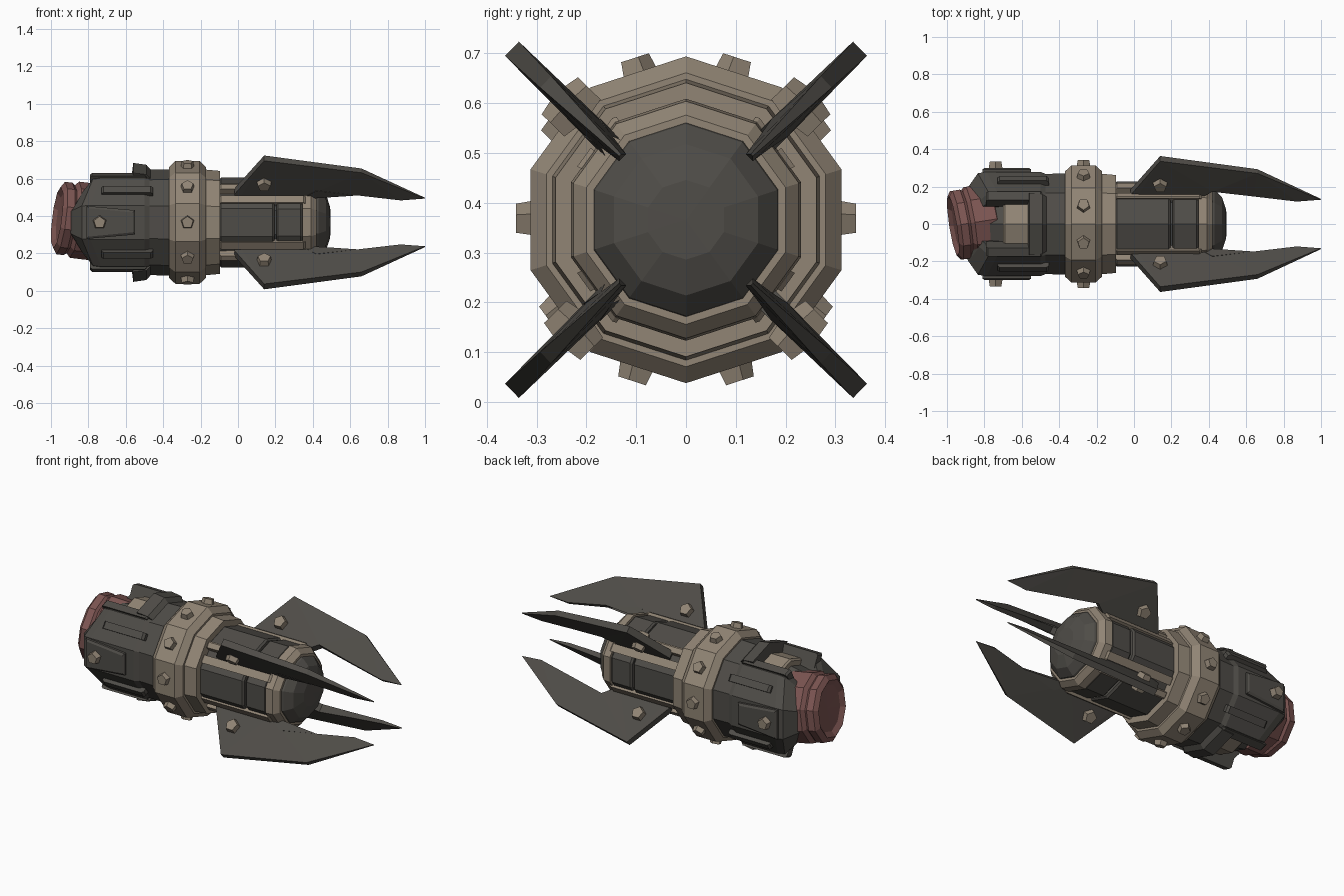
import bpy, bmesh, math
from mathutils import Vector, Matrix

if "Cube" in bpy.data.objects:
    bpy.data.objects.remove(bpy.data.objects["Cube"])

CZ = 0.366  # height of the long axis


def material(name, rgb):
    m = bpy.data.materials.new(name)
    m.diffuse_color = (*rgb, 1)
    m.use_nodes = True
    m.node_tree.nodes["Principled BSDF"].inputs["Base Color"].default_value = m.diffuse_color
    return m


DARK = material("dark grey", (0.078, 0.073, 0.064))
TAN = material("tan metal", (0.285, 0.235, 0.178))
PINK = material("dull red", (0.205, 0.092, 0.085))


def finish(name, bm, mat):
    bmesh.ops.recalc_face_normals(bm, faces=bm.faces)
    me = bpy.data.meshes.new(name)
    bm.to_mesh(me)
    bm.free()
    me.materials.append(mat)
    ob = bpy.data.objects.new(name, me)
    bpy.context.collection.objects.link(ob)
    return ob


def direction(deg):
    a = math.radians(deg)
    return Vector((0, math.cos(a), math.sin(a)))


def decagon(deg):
    """Radius factor of a ten-sided section with corners at 18 + 36k degrees."""
    off = (deg + 18) % 36 - 18
    return math.cos(math.radians(18)) / math.cos(math.radians(off))


def sweep(name, section, mat, start=None, end=None, shift=None):
    """Sweep a closed (x, r) section round the axis, fully or between two angles."""
    full = start is None
    if full:
        angles = [18 + 36 * k for k in range(10)]
    else:
        angles = [start] + [18 + 36 * k for k in range(-10, 20)
                            if start + 1 < 18 + 36 * k < end - 1] + [end]
    bm = bmesh.new()
    loops = []
    for a in angles:
        d = direction(a)
        loops.append([bm.verts.new(Vector((x + (shift(a, x) if shift else 0), 0, CZ))
                                   + d * r * decagon(a)) for x, r in section])
    n = len(section)
    pairs = list(zip(loops, loops[1:] + loops[:1])) if full else list(zip(loops, loops[1:]))
    for p, q in pairs:
        for i in range(n):
            bm.faces.new((p[i], p[(i + 1) % n], q[(i + 1) % n], q[i]))
    if not full:
        bm.faces.new(loops[0])
        bm.faces.new(loops[-1])
    bmesh.ops.remove_doubles(bm, verts=bm.verts, dist=0.0005)
    return finish(name, bm, mat)


def box_section(x0, x1, r0, r1, c=0.01):
    return [(x0, r0), (x0, r1 - c), (x0 + c, r1), (x1 - c, r1), (x1, r1 - c), (x1, r0)]


def bolt(name, pos, normal, radius=0.043, depth=0.06):
    """Tapered five-sided stud whose base sits at pos."""
    bm = bmesh.new()
    bmesh.ops.create_cone(bm, cap_ends=True, segments=5, radius1=radius,
                          radius2=radius * 0.75, depth=depth)
    rot = Vector(normal).to_track_quat('Z', 'Y').to_matrix().to_4x4()
    bm.transform(Matrix.Translation(pos) @ rot)
    finish(name, bm, TAN)


axis = Vector((0, 0, CZ))

# Main hull, middle ring and stepped collar
sweep("front_hull", [(-0.78, 0), (-0.78, 0.20), (-0.70, 0.215), (-0.56, 0.22),
                     (-0.53, 0.28), (-0.34, 0.285), (-0.34, 0)], DARK)
sweep("middle_ring", [(-0.37, 0.2), (-0.37, 0.295), (-0.335, 0.328),
                      (-0.205, 0.328), (-0.17, 0.295), (-0.17, 0.2)], TAN)
sweep("collar", [(-0.18, 0.15), (-0.18, 0.283), (-0.095, 0.275), (-0.095, 0.15)], TAN)
sweep("rear_core", [(-0.12, 0), (-0.12, 0.215), (0.38, 0.205), (0.38, 0)], DARK)
sweep("end_ring", [(0.345, 0.1), (0.345, 0.243), (0.39, 0.238), (0.42, 0.21), (0.42, 0.1)], TAN)
sweep("end_cap", [(0.40, 0), (0.40, 0.20), (0.43, 0.192), (0.47, 0.152), (0.493, 0.08),
                  (0.495, 0)], DARK)

for k in range(10):
    d = direction(36 * k)
    bolt("ring_bolt", axis + Vector((-0.27, 0, 0)) + d * 0.311, d)

# Four framed panels round the rear half
for a in (0, 90, 180, 270):
    half, rim = (26, 37) if a % 180 == 0 else (34, 43)
    for s in (-1, 1):
        lo, hi = sorted((a + s * half, a + s * rim))
        sweep("panel_rail", box_section(-0.10, 0.36, 0.17, 0.252), TAN, lo, hi)
    sweep("panel_front_plate", box_section(-0.10, 0.195, 0.18, 0.24), DARK, a - half, a + half)
    sweep("panel_rear_plate", box_section(0.205, 0.345, 0.18, 0.236), DARK, a - half, a + half)


# Side armour shells with a pointed front edge
def nose(center):
    def f(a, x):
        return 0.075 * min(1, max(0, (abs(a - center) - 18) / 46)) if x < -0.75 else 0
    return f


for a in (0, 180):
    sweep("armour_shell", [(-0.895, 0.19), (-0.885, 0.21), (-0.835, 0.285), (-0.79, 0.293),
                           (-0.50, 0.293), (-0.47, 0.28), (-0.47, 0.20), (-0.78, 0.20)],
          DARK, a - 63, a + 63, nose(a))
    for s in (-1, 1):
        # raised edge strip and long bar
        lo, hi = sorted((a + s * 55, a + s * 64))
        sweep("armour_edge", box_section(-0.79, -0.49, 0.22, 0.306), DARK, lo, hi)
        sweep("armour_bar", box_section(-0.73, -0.455, 0.25, 0.317, 0.012),
              DARK, a + s * 36 - 4, a + s * 36 + 4)
    # raised trapezoid plate on the flat side, with its bolt
    d = direction(a)
    bm = bmesh.new()
    vs = []
    for depth, g in ((0.26, 0), (0.292, 0), (0.300, 0.012)):
        vs.append([bm.verts.new(axis + d * depth + Vector((x, 0, z))) for x, z in
                   ((-0.81 + g, 0.088 - g), (-0.81 + g, -0.088 + g),
                    (-0.55 - g, -0.065 + g), (-0.55 - g, 0.065 - g))])
    for p, q in zip(vs, vs[1:]):
        for i in range(4):
            bm.faces.new((p[i], p[(i + 1) % 4], q[(i + 1) % 4], q[i]))
    bm.faces.new(vs[0])
    bm.faces.new(vs[-1])
    finish("side_plate", bm, DARK)
    bolt("side_bolt", axis + Vector((-0.74, 0, 0)) + d * 0.304, d)

# Top and bottom openings: tan block and raised cross bar
for a in (90, 270):
    sweep("opening_block", box_section(-0.70, -0.55, 0.15, 0.255), TAN, a - 25, a + 25)
    sweep("cross_bar", [(-0.575, 0.2), (-0.56, 0.318), (-0.49, 0.308), (-0.465, 0.28),
                        (-0.465, 0.2)], DARK, a - 32, a + 32)

# Tilted red nozzle
nozzle = sweep("nozzle", [(-0.945, 0), (-0.955, 0.135), (-0.975, 0.165), (-0.955, 0.195),
                          (-0.915, 0.195), (-0.90, 0.183), (-0.88, 0.205), (-0.76, 0.205),
                          (-0.74, 0.18), (-0.74, 0)], PINK)
pivot = Vector((-0.86, 0, CZ))
nozzle.data.transform(Matrix.Translation(pivot + Vector((0.005, 0.008, 0.012)))
                      @ Matrix.Rotation(math.radians(9), 4, 'Z')
                      @ Matrix.Rotation(math.radians(7), 4, 'Y')
                      @ Matrix.Translation(-pivot))

# Four diagonal fins: (x, r, half thickness)
FIN = [(-0.02, 0.235, 0.022), (0.14, 0.49, 0.020), (0.66, 0.395, 0.016), (1.0, 0.185, 0.003),
       (0.87, 0.178, 0.010), (0.64, 0.222, 0.016), (0.42, 0.265, 0.024), (0.33, 0.20, 0.024),
       (0.0, 0.19, 0.024)]
for a in (44.5, 135.5, 224.5, 315.5):
    d, n = direction(a), direction(a + 90)
    bm = bmesh.new()
    sides = [[bm.verts.new(axis + Vector((x, 0, 0)) + d * r + n * t * s) for x, r, t in FIN]
             for s in (-1, 1)]
    for loop in sides:
        bmesh.ops.triangulate(bm, faces=[bm.faces.new(loop)])
    for i in range(len(FIN)):
        j = (i + 1) % len(FIN)
        bm.faces.new((sides[0][i], sides[0][j], sides[1][j], sides[1][i]))
    finish("fin", bm, DARK)
    for s in (-1, 1):
        bolt("fin_bolt", axis + Vector((0.14, 0, 0)) + d * 0.32 + n * s * 0.022, n * s, 0.047)
